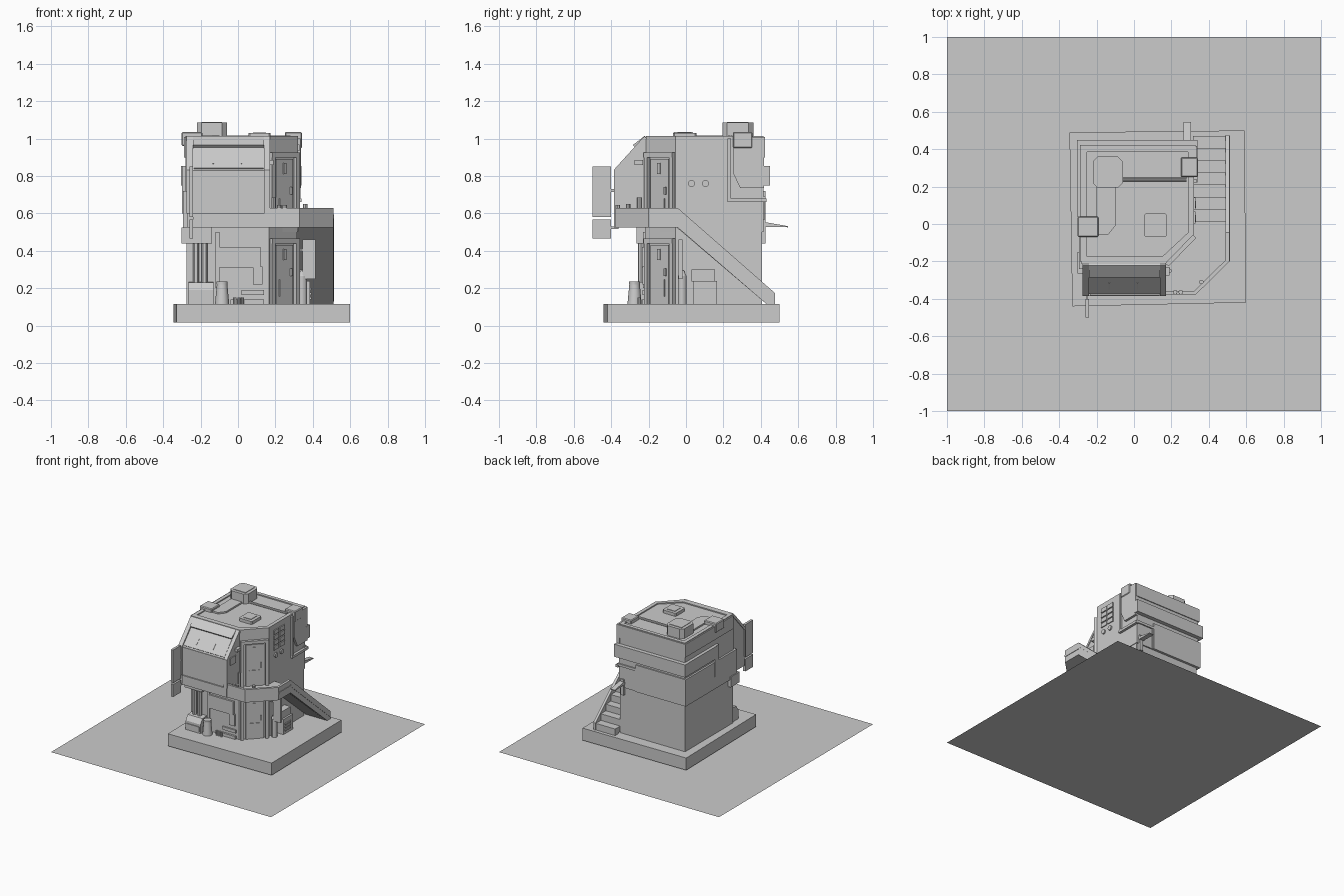
import bpy, math
from mathutils import Vector


def mesh(name, verts, faces):
    me = bpy.data.meshes.new(name)
    me.from_pydata(verts, [], faces)
    ob = bpy.data.objects.new(name, me)
    bpy.context.collection.objects.link(ob)
    bpy.context.view_layer.objects.active = ob
    ob.select_set(True)
    bpy.ops.object.mode_set(mode='EDIT')
    bpy.ops.mesh.select_all(action='SELECT')
    bpy.ops.mesh.normals_make_consistent(inside=False)
    bpy.ops.object.mode_set(mode='OBJECT')
    ob.select_set(False)
    return ob


def prism(name, pts, lo, hi, axis='z'):
    """Extrude a 2D outline along an axis (x: pts are y,z / y: x,z / z: x,y)."""
    place = {'x': lambda p, t: (t, p[0], p[1]), 'y': lambda p, t: (p[0], t, p[1]),
             'z': lambda p, t: (p[0], p[1], t)}[axis]
    n = len(pts)
    verts = [place(p, lo) for p in pts] + [place(p, hi) for p in pts]
    faces = [tuple(range(n)), tuple(range(n, 2 * n))]
    faces += [(i, (i + 1) % n, n + (i + 1) % n, n + i) for i in range(n)]
    return mesh(name, verts, faces)


def box(name, x0, x1, y0, y1, z0, z1, bevel=0):
    ob = prism(name, [(x0, y0), (x1, y0), (x1, y1), (x0, y1)], z0, z1)
    if bevel:
        m = ob.modifiers.new('bevel', 'BEVEL')
        m.width, m.segments = bevel, 1
    return ob


def cyl(name, loc, r, h, rot=(0, 0, 0), n=12, r2=None):
    bpy.ops.mesh.primitive_cone_add(vertices=n, radius1=r, radius2=r if r2 is None else r2,
                                    depth=h, location=loc, rotation=rot)
    ob = bpy.context.object
    ob.name = name
    bpy.ops.object.shade_smooth_by_angle()
    ob.select_set(False)
    return ob


# Box placed on the diagonal corner wall: u along the wall, d outward
A, B = Vector((0.165, -0.215)), Vector((0.32, -0.055))
U = (B - A).normalized()
N = Vector((U.y, -U.x))


def corner_box(name, u0, u1, d0, d1, z0, z1):
    pts = [A + U * u + N * d for u, d in ((u0, d0), (u1, d0), (u1, d1), (u0, d1))]
    return prism(name, [tuple(p) for p in pts], z0, z1)


# Ground and slab
mesh('ground', [(-1, -1, 0), (1, -1, 0), (1, 1, 0), (-1, 1, 0)], [(0, 1, 2, 3)])
prism('foundation', [(-0.33, -0.44), (0.6, -0.42), (0.59, 0.5), (-0.345, 0.49)], 0.016, 0.116)

# Building shells
prism('lower_floor', [(-0.275, -0.22), (0.165, -0.22), (0.315, -0.055), (0.315, 0.405), (-0.275, 0.405)], 0.11, 0.53)
prism('upper_floor', [(-0.28, -0.215), A, B, (0.32, 0.415), (-0.28, 0.415)], 0.5, 1.005)
prism('front_bay', [(-0.21, 0.525), (-0.375, 0.525), (-0.375, 0.83), (-0.215, 1.005), (-0.21, 1.005)], -0.27, 0.165, 'x')

# Bay trim: side frames, sloped window, visor, lower panel
for x0, x1 in ((-0.275, -0.24), (0.14, 0.17)):
    prism('bay_frame', [(-0.37, 0.6), (-0.386, 0.6), (-0.386, 0.833), (-0.222, 1.014), (-0.21, 1.0), (-0.37, 0.82)], x0, x1, 'x')
prism('bay_window', [(-0.365, 0.835), (-0.37, 0.842), (-0.268, 0.955), (-0.26, 0.95)], -0.235, 0.135, 'x')
prism('window_visor', [(-0.27, 0.95), (-0.285, 0.965), (-0.222, 1.014), (-0.2, 1.0)], -0.24, 0.14, 'x')
for x in (-0.135, 0.015):
    prism('window_handle', [(-0.345, 0.86), (-0.351, 0.866), (-0.316, 0.906), (-0.31, 0.9)], x, x + 0.006, 'x')
box('bay_panel', -0.235, 0.135, -0.381, -0.37, 0.62, 0.83)
box('bay_skirt', -0.24, 0.165, -0.385, -0.36, 0.525, 0.6)
box('bay_side_panel', 0.16, 0.172, -0.34, -0.27, 0.77, 0.83)
box('bay_side_lamp', 0.16, 0.19, -0.275, -0.23, 0.86, 0.885)

# Blade signs on the left front corner
for z0, z1 in ((0.58, 0.85), (0.465, 0.567)):
    box('blade_sign', -0.26, -0.24, -0.5, -0.4, z0, z1)
    box('sign_bracket', -0.255, -0.245, -0.41, -0.36, (z0 + z1) / 2, (z0 + z1) / 2 + 0.015)

# Roof rim and equipment
rim = [(-0.28, 0.415), (-0.28, -0.215), A, B, (0.32, 0.415)]
inner = [(-0.25, 0.385), (-0.25, -0.175), (0.15, -0.175), (0.29, -0.045), (0.29, 0.385)]
for i in range(5):
    j = (i + 1) % 5
    prism('roof_rim', [rim[i], rim[j], inner[j], inner[i]], 1.0, 1.014)


def vent(name, x0, x1, y0, y1, z1, c):
    pts = [(x0 + c, y0), (x1 - c, y0), (x1, y0 + c), (x1, y1 - c), (x1 - c, y1), (x0 + c, y1), (x0, y1 - c), (x0, y0 + c)]
    prism(name, pts, 1.0, z1)
    t = 0.025
    box(name + '_grille', x0 + t, x1 - t, y0 + t, y1 - t, z1 - 0.01, z1 + 0.004)


vent('roof_cooler', -0.22, -0.06, 0.195, 0.36, 1.085, 0.025)
vent('roof_hatch', 0.055, 0.175, -0.07, 0.055, 1.03, 0.008)
box('left_roof_box', -0.302, -0.19, -0.07, 0.04, 0.96, 1.035, 0.006)
box('right_roof_box', 0.25, 0.343, 0.25, 0.355, 0.95, 1.035, 0.006)
prism('roof_duct', [(-0.2, 0.22), (-0.2, -0.06), (-0.14, -0.06), (-0.1, -0.01), (-0.1, 0.22)], 1.0, 1.018)
for y in (0.23, 0.243):
    cyl('roof_pipe', (0.1, y, 1.012), 0.006, 0.36, (0, math.pi / 2, 0), 8)

# Raised bands on the back and sides
box('back_band', -0.305, 0.34, 0.4, 0.448, 0.75, 0.853)
box('left_band', -0.305, -0.27, 0.04, 0.448, 0.75, 0.853)
box('left_band_riser', -0.3, -0.27, 0.0, 0.05, 0.6, 0.853)
box('left_lower_panel', -0.295, -0.27, -0.24, 0.42, 0.5, 0.72)
box('back_lower_panel', -0.295, 0.16, 0.4, 0.425, 0.5, 0.72)
box('back_top_panel', -0.29, 0.33, 0.4, 0.422, 0.9, 1.008)
box('left_top_panel', -0.29, -0.27, -0.2, 0.422, 0.9, 1.008)
prism('right_rear_plate', [(0.25, 1.008), (0.25, 0.82), (0.29, 0.735), (0.418, 0.735), (0.418, 1.008)], 0.31, 0.338, 'x')
box('drain_pipe', 0.315, 0.335, 0.222, 0.24, 0.67, 1.0)
box('drain_run', 0.315, 0.34, 0.222, 0.43, 0.66, 0.68)

# Right wall window grid and round vents
for c in range(2):
    for r in range(4):
        y, z = 0.003 + c * 0.074, 0.805 + r * 0.043
        box('window_pane', 0.31, 0.328, y, y + 0.064, z, z + 0.034)
    cyl('round_vent', (0.323, 0.03 + c * 0.075, 0.76), 0.019, 0.016, (0, math.pi / 2, 0), 12)

# Doors on the diagonal corner, one per storey
for z0, z1 in ((0.116, 0.44), (0.55, 0.9)):
    for u0, u1 in ((0.005, 0.03), (0.193, 0.218)):
        corner_box('door_post', u0, u1, -0.02, 0.02, z0, z1)
    corner_box('door_lintel', 0.005, 0.218, -0.02, 0.022, z1, z1 + 0.025)
    corner_box('door_leaf', 0.045, 0.178, -0.02, 0.009, z0, z1 - 0.01)
    corner_box('door_plate', 0.07, 0.15, 0, 0.014, z0 + 0.04, z0 + 0.13)
    corner_box('door_slot', 0.1, 0.12, 0, 0.016, z1 - 0.09, z1 - 0.03)
    corner_box('door_handle', 0.155, 0.163, 0, 0.022, z0 + 0.15, z0 + 0.19)

# Balcony floor and parapet
outer = [(0.165, -0.378), (0.33, -0.378), (0.51, -0.2), (0.51, -0.045)]
inn = [(0.165, -0.358), (0.322, -0.358), (0.49, -0.192), (0.49, -0.045)]
prism('balcony_floor', outer + [(0.315, -0.045), (0.165, -0.2)], 0.525, 0.55)
for i in range(3):
    prism('balcony_parapet', [outer[i], outer[i + 1], inn[i + 1], inn[i]], 0.525, 0.63)
for x, y, h in ((0.36, -0.31, 0.03), (0.19, -0.25, 0.1), (0.22, -0.365, 0.02), (0.25, -0.365, 0.02)):
    cyl('balcony_pot', (x, y, 0.63), 0.012, h + 0.01, n=8)

# Staircase with side stringer
steps = [(0.43, 0.116)]
for i in range(8):
    y, z = 0.47 - 0.065 * i, 0.116 + 0.054 * i
    steps += [(y, z), (y, z + 0.054)]
steps += [(-0.05, 0.548), (-0.05, 0.525)]
prism('stairs', steps, 0.315, 0.495, 'x')
prism('stair_stringer', [(-0.045, 0.63), (0.475, 0.175), (0.475, 0.116), (0.43, 0.116), (-0.045, 0.525)], 0.49, 0.51, 'x')
prism('stringer_rail', [(-0.045, 0.595), (0.47, 0.148), (0.47, 0.13), (-0.045, 0.577)], 0.505, 0.514, 'x')
box('balcony_rail', 0.505, 0.514, -0.2, -0.045, 0.572, 0.588)

# Lower front wall: pipes, cap box, counter window, trims, bench
for x in (-0.225, -0.18):
    cyl('wall_pipe', (x, -0.24, 0.34), 0.016, 0.22)
box('pipe_cap', -0.302, -0.14, -0.265, -0.15, 0.44, 0.525)
prism('generator', [(-0.21, 0.116), (-0.3, 0.116), (-0.3, 0.19), (-0.275, 0.23), (-0.21, 0.235)], -0.265, -0.13, 'x')
box('generator_rib', -0.255, -0.14, -0.306, -0.29, 0.13, 0.17)
cyl('barrel', (-0.085, -0.275, 0.168), 0.038, 0.105, r2=0.028)
cyl('barrel_lid', (-0.085, -0.275, 0.228), 0.03, 0.016)
for x in (-0.015, 0.005, 0.025):
    cyl('bottle', (x, -0.25, 0.133), 0.008, 0.036, n=8)
box('counter_window', -0.1, 0.12, -0.235, -0.21, 0.31, 0.42)
box('wall_trim_side', 0.08, 0.13, -0.232, -0.21, 0.22, 0.315)
box('wall_trim_low', 0.02, 0.14, -0.232, -0.21, 0.165, 0.19)
box('wall_trim_left', -0.12, -0.1, -0.23, -0.21, 0.2, 0.5)
box('wall_base', -0.04, 0.14, -0.236, -0.21, 0.116, 0.14)

# Items under the balcony and stairs
box('hanging_sign', 0.345, 0.415, -0.04, -0.02, 0.25, 0.46)
box('sign_arm', 0.31, 0.35, -0.035, -0.025, 0.4, 0.41)
box('machine', 0.31, 0.385, 0.04, 0.165, 0.116, 0.24)
prism('machine_top', [(0.03, 0.235), (0.155, 0.235), (0.155, 0.3), (0.03, 0.3)], 0.31, 0.37, 'x')
for z in (0.14, 0.165, 0.19):
    box('machine_slot', 0.38, 0.392, 0.055, 0.13, z, z + 0.012)
cyl('gas_bottle', (0.345, -0.02, 0.19), 0.024, 0.15)
cyl('gas_bottle_top', (0.345, -0.02, 0.28), 0.024, 0.035, r2=0.008)

# Rear frame and small awning on the right rear corner
box('rear_frame_top', 0.15, 0.325, 0.39, 0.425, 0.67, 0.69)
box('rear_frame_side', 0.15, 0.17, 0.39, 0.422, 0.5, 0.68)
prism('rear_awning', [(0.37, 0.545), (0.43, 0.552), (0.545, 0.532), (0.545, 0.526), (0.37, 0.53)], 0.265, 0.305, 'x')
box('awning_bracket', 0.27, 0.3, 0.4, 0.425, 0.44, 0.57)
